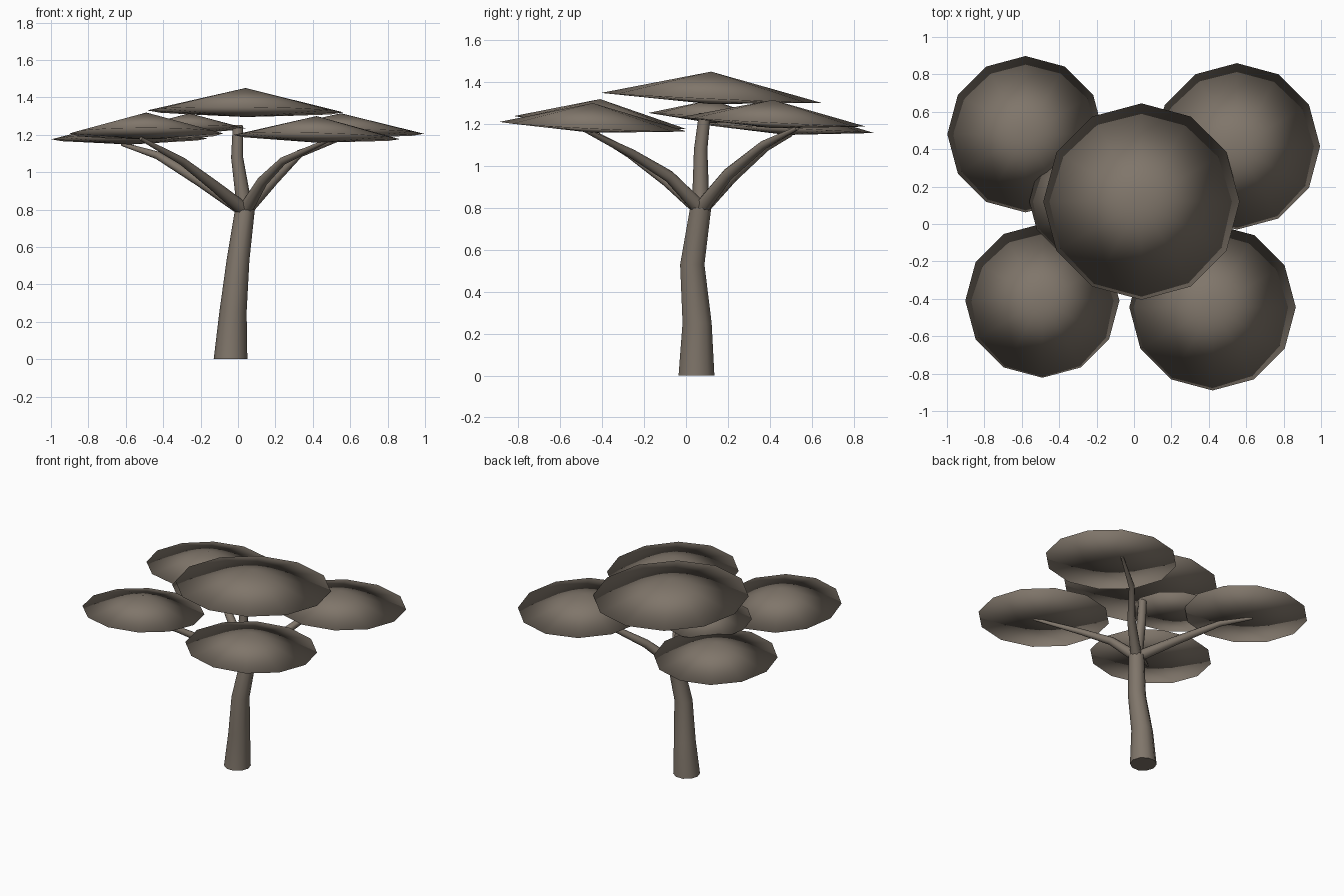
import bpy
import bmesh
from math import sin, cos, pi
from mathutils import Vector

if "Cube" in bpy.data.objects:
    bpy.data.objects.remove(bpy.data.objects["Cube"], do_unlink=True)

# One grey-brown colour for the whole tree
COLOUR = (0.215, 0.18, 0.145, 1.0)
bark = bpy.data.materials.new("grey_brown")
bark.use_nodes = True
bark.diffuse_color = COLOUR
shader = bark.node_tree.nodes["Principled BSDF"]
shader.inputs["Base Color"].default_value = COLOUR
shader.inputs["Roughness"].default_value = 0.9


def finish(bm, name):
    bmesh.ops.recalc_face_normals(bm, faces=bm.faces)
    for face in bm.faces:
        face.smooth = True
    mesh = bpy.data.meshes.new(name)
    bm.to_mesh(mesh)
    bm.free()
    mesh.materials.append(bark)
    obj = bpy.data.objects.new(name, mesh)
    bpy.context.collection.objects.link(obj)
    return obj


def bridge(bm, lower, upper):
    n = len(lower)
    for i in range(n):
        j = (i + 1) % n
        bm.faces.new((lower[i], lower[j], upper[j], upper[i]))


def fan(bm, ring, tip):
    for i in range(len(ring)):
        bm.faces.new((ring[i], ring[(i + 1) % len(ring)], tip))


def tube(name, path, radii, sides, level=False):
    """Tapered tube along a path; level keeps the rings horizontal."""
    bm = bmesh.new()
    points = [Vector(p) for p in path]
    rings = []
    for k, (p, r) in enumerate(zip(points, radii)):
        along = points[min(k + 1, len(points) - 1)] - points[max(k - 1, 0)]
        if level:
            along = Vector((0, 0, 1))
        u = Vector((0, 1, 0)).cross(along).normalized()
        v = along.normalized().cross(u)
        rings.append([bm.verts.new(p + r * (cos(a) * u + sin(a) * v))
                      for a in (2 * pi * i / sides for i in range(sides))])
    for lower, upper in zip(rings, rings[1:]):
        bridge(bm, lower, upper)
    # Flat ends with crisp edges
    for ring in (rings[0], rings[-1]):
        for edge in bm.faces.new(ring).edges:
            edge.smooth = False
    return finish(bm, name)


def canopy(name, centre, radius, height, tilt, belly=0.03, sides=12):
    """Shallow tilted cone above a shallower bulging underside."""
    bm = bmesh.new()
    c = Vector(centre)

    def point(x, y, z):
        return bm.verts.new(c + Vector((x, y, z + tilt[0] * x + tilt[1] * y)))

    def ring(r, z):
        return [point(r * cos(a), r * sin(a), z)
                for a in (2 * pi * i / sides for i in range(sides))]

    rim = ring(radius, 0)
    fan(bm, rim, point(0, 0, height))
    fan(bm, rim, point(0, 0, -belly))
    return finish(bm, name)


# Trunk with a gentle bend
tube("trunk",
     [(-0.04, 0.05, 0), (-0.027, 0.053, 0.25), (0.0, 0.03, 0.53), (0.037, 0.07, 0.8)],
     [0.09, 0.073, 0.061, 0.053], 10, level=True)

# Branches fan out from the top of the trunk
FORK = (0.037, 0.07, 0.795)
BRANCHES = {
    "back_right_branch": [(-0.2, 0.22, 0.95), (-0.43, 0.38, 1.09), (-0.62, 0.5, 1.15)],
    "front_right_branch": [(-0.13, -0.09, 0.93), (-0.3, -0.27, 1.06), (-0.52, -0.48, 1.18)],
    "front_left_branch": [(0.13, -0.08, 0.95), (0.24, -0.26, 1.06), (0.48, -0.48, 1.17)],
    "back_left_branch": [(0.19, 0.2, 0.96), (0.33, 0.37, 1.1), (0.55, 0.53, 1.18)],
    "centre_branch": [(-0.005, 0.07, 1.08), (0.0, 0.09, 1.25)],
}
for name, path in BRANCHES.items():
    radii = [0.042, 0.032, 0.028] if name.startswith("centre") else [0.038, 0.029, 0.021, 0.01]
    tube(name, [FORK] + path, radii, 8)

# Canopies: centre, radius, height, tilt along x and y
canopy("top_canopy", (0.04, 0.12, 1.325), 0.525, 0.125, (-0.01, -0.045))
canopy("inner_canopy", (-0.26, 0.12, 1.235), 0.3, 0.08, (0.0, -0.06))
canopy("front_right_canopy", (-0.49, -0.41, 1.207), 0.412, 0.112, (0.0, -0.075))
canopy("front_left_canopy", (0.42, -0.445, 1.188), 0.445, 0.112, (-0.025, -0.05))
canopy("back_right_canopy", (-0.58, 0.48, 1.178), 0.418, 0.105, (0.005, -0.05))
canopy("back_left_canopy", (0.55, 0.415, 1.21), 0.445, 0.105, (-0.01, -0.05))
